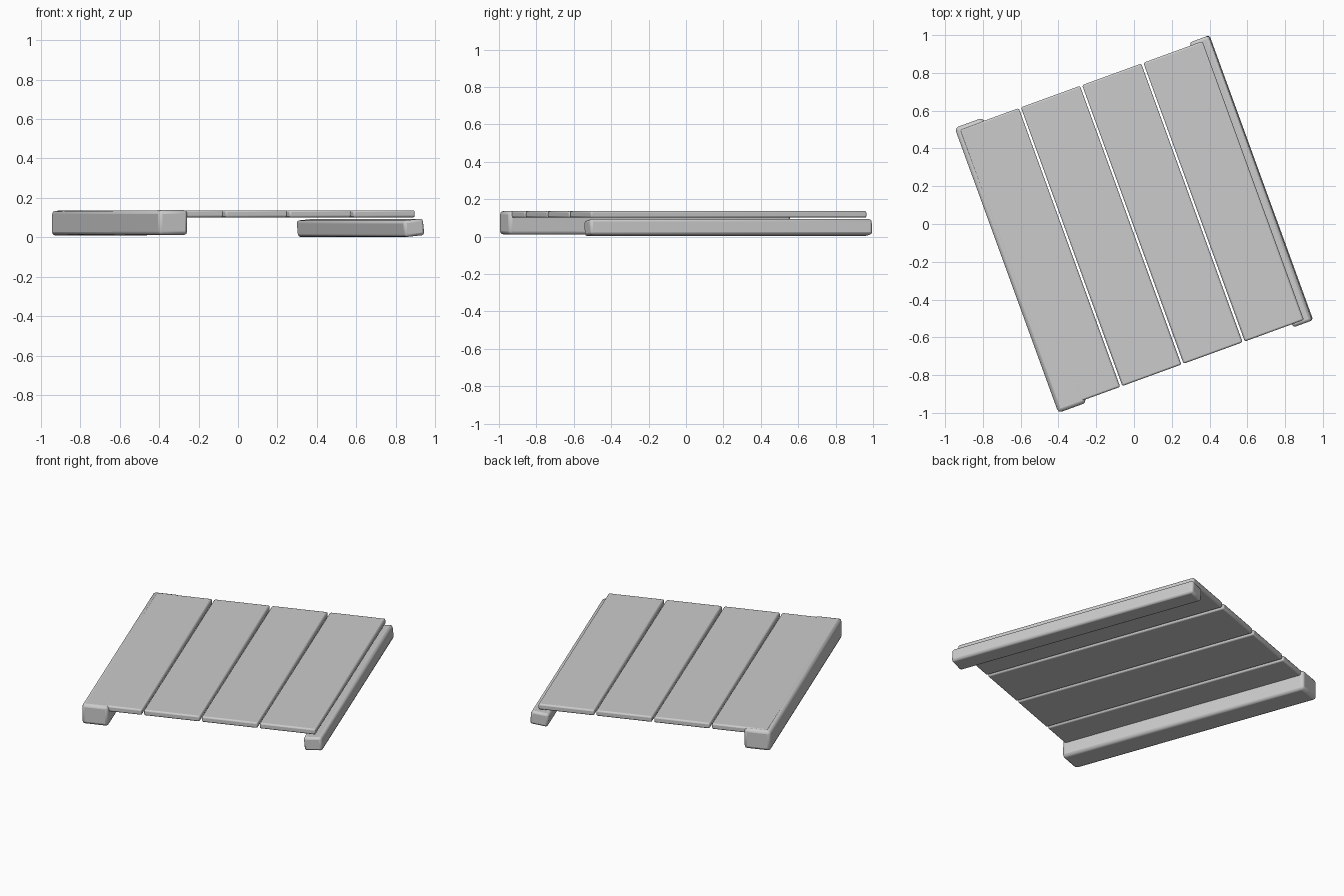
import bpy
from math import radians
from mathutils import Matrix

cube = bpy.data.objects.get("Cube")
if cube:
    bpy.data.objects.remove(cube, do_unlink=True)

# Single pale grey finish
grey = bpy.data.materials.new("pale_grey")
grey.use_nodes = True
colour = (0.6, 0.6, 0.6, 1)
grey.diffuse_color = colour
grey.node_tree.nodes["Principled BSDF"].inputs["Base Color"].default_value = colour

# The whole platform is turned about the vertical axis
TURN = Matrix.Rotation(radians(20), 4, "Z")


def rounded_bar(name, centre, size, bevel, roll=0, pitch=0):
    """Bevelled bar, placed in the platform's own turned frame."""
    bpy.ops.mesh.primitive_cube_add(size=1)
    bar = bpy.context.object
    bar.name = name
    bar.data.transform(Matrix.Diagonal((*size, 1)))
    bar.matrix_world = (TURN @ Matrix.Translation(centre)
                        @ Matrix.Rotation(radians(roll), 4, "Y")
                        @ Matrix.Rotation(radians(pitch), 4, "X"))
    bar.data.materials.append(grey)
    mod = bar.modifiers.new("rounded_edges", "BEVEL")
    mod.width = bevel
    mod.segments = 2
    bpy.ops.object.shade_smooth_by_angle(angle=radians(50))
    return bar


# Four deck planks side by side with narrow gaps
PITCH = 0.345
for i in range(4):
    rounded_bar(f"deck_plank_{i + 1}", (-0.53 + i * PITCH, 0, 0.119),
                (PITCH - 0.012, 1.57, 0.036), 0.009)

# Thick beam flush with the deck on one side, slim tilted beam under the other
rounded_bar("thick_beam", (-0.639, 0, 0.073), (0.158, 1.605, 0.126), 0.018, pitch=-0.1)
rounded_bar("slim_beam", (0.661, 0, 0.048), (0.108, 1.605, 0.084), 0.014, roll=-6)
